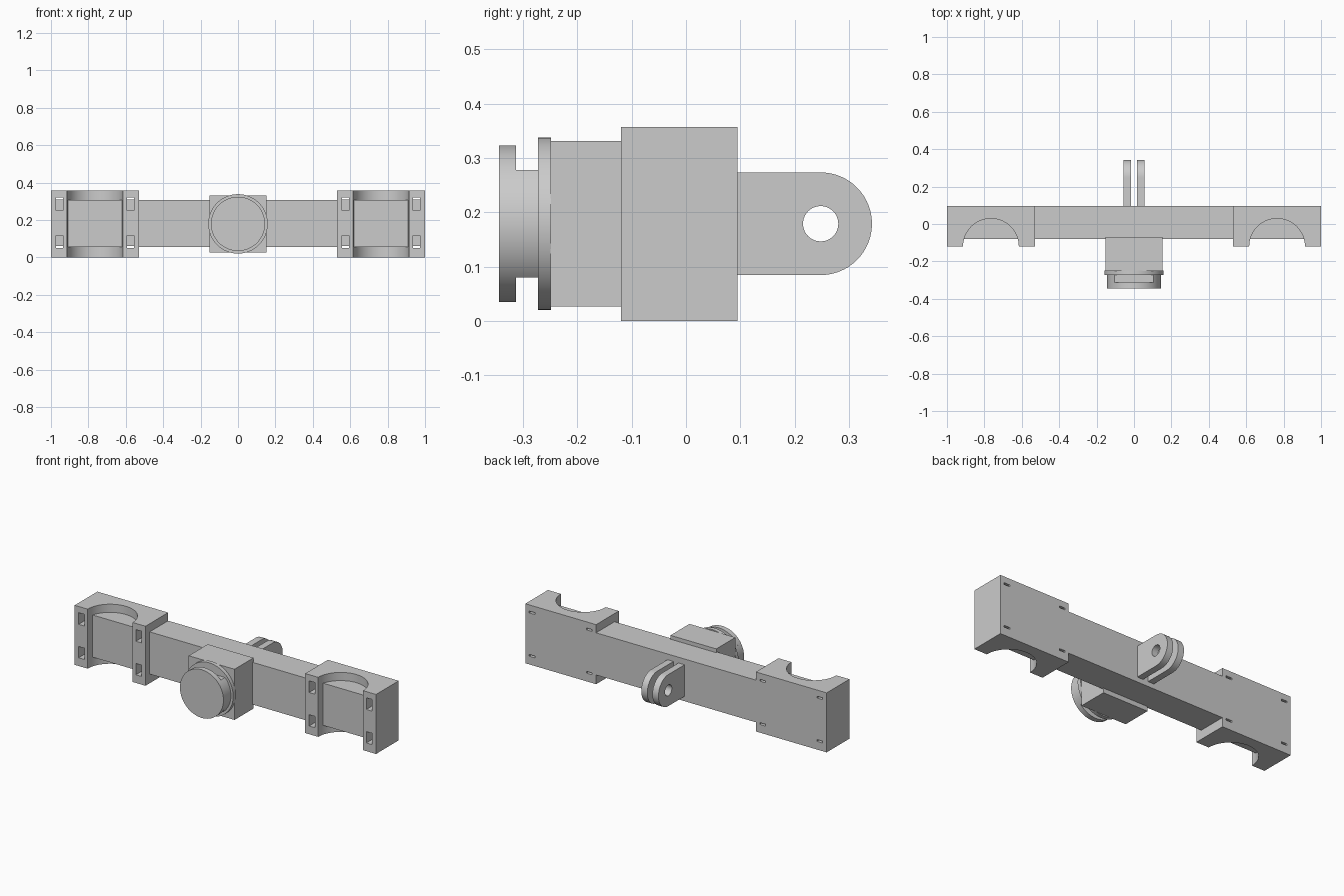
import bpy, bmesh
from math import sin, cos, pi, sqrt, asin, radians

if "Cube" in bpy.data.objects:
    bpy.data.objects.remove(bpy.data.objects["Cube"])

ZC = 0.179      # height of the centre line
H = 0.357       # clamp height
BACK = 0.095    # rear plane of the bar
CX = 0.765      # clamp centre


def prism(name, profile, axis, lo, hi):
    """Extrude a 2D profile along x (y,z), y (x,z) or z (x,y)."""
    place = {'x': lambda a, b, t: (t, a, b),
             'y': lambda a, b, t: (a, t, b),
             'z': lambda a, b, t: (a, b, t)}[axis]
    bm = bmesh.new()
    low = [bm.verts.new(place(a, b, lo)) for a, b in profile]
    high = [bm.verts.new(place(a, b, hi)) for a, b in profile]
    bm.faces.new(low)
    bm.faces.new(high)
    n = len(profile)
    for i in range(n):
        j = (i + 1) % n
        bm.faces.new((low[i], low[j], high[j], high[i]))
    bmesh.ops.recalc_face_normals(bm, faces=bm.faces)
    me = bpy.data.meshes.new(name)
    bm.to_mesh(me)
    bm.free()
    ob = bpy.data.objects.new(name, me)
    bpy.context.collection.objects.link(ob)
    return ob


def box(name, x0, x1, y0, y1, z0, z1):
    return prism(name, [(x0, y0), (x1, y0), (x1, y1), (x0, y1)], 'z', z0, z1)


def arc(cx, cy, r, a0, a1, n):
    return [(cx + r * cos(a0 + (a1 - a0) * i / n),
             cy + r * sin(a0 + (a1 - a0) * i / n)) for i in range(n + 1)]


def circle(cx, cy, r, n=96):
    return arc(cx, cy, r, 0, 2 * pi, n)[:-1]


def activate(ob):
    bpy.ops.object.select_all(action='DESELECT')
    ob.select_set(True)
    bpy.context.view_layer.objects.active = ob


def cut(ob, cutter):
    mod = ob.modifiers.new("cut", 'BOOLEAN')
    mod.operation = 'DIFFERENCE'
    mod.solver = 'EXACT'
    mod.object = cutter
    activate(ob)
    bpy.ops.object.modifier_apply(modifier=mod.name)
    bpy.data.objects.remove(cutter)


def smooth(ob):
    activate(ob)
    bpy.ops.object.shade_smooth_by_angle(angle=radians(30))


def mirror_x(ob):
    ob.modifiers.new("mirror", 'MIRROR').use_axis = (True, False, False)


# Main bar
box("crossbar", -0.535, 0.535, -0.08, BACK, 0.055, 0.308)

# Clamp with half-round saddle
front = -0.12
saddle = arc(CX, front, 0.149, pi, 0, 48)
clamp = prism("clamp", [(CX - 0.235, front)] + saddle +
              [(1.0, front), (1.0, BACK), (CX - 0.235, BACK)], 'z', 0, H)

# Strap slots: pocket in front, thin slit through to the back
for x in (CX - 0.19, CX + 0.19):
    for z0, z1, s0, s1 in ((0.049, 0.117, 0.049, 0.06),
                           (0.25, 0.32, 0.309, 0.32)):
        cut(clamp, box("pocket_cutter", x - 0.019, x + 0.019,
                       front - 0.05, front + 0.08, z0, z1))
        cut(clamp, box("slit_cutter", x - 0.019, x + 0.019,
                       front, BACK + 0.05, s0, s1))
smooth(clamp)
mirror_x(clamp)

# Bar continuing across the saddle
fill = box("saddle_bar", CX - 0.146, CX + 0.146, -0.08, 0.06, 0.055, 0.308)
mirror_x(fill)

# Central square block
box("mount_block", -0.152, 0.152, -0.25, -0.07, ZC - 0.152, ZC + 0.152)

# Round flange, flat-sided neck and end disc
smooth(prism("flange", circle(0, ZC, 0.159), 'y', -0.273, -0.249))
R, flat = 0.1445, 0.099
a = asin(flat / R)
neck = arc(0, ZC, R, -a, a, 24) + arc(0, ZC, R, pi - a, pi + a, 24)
smooth(prism("neck", neck, 'y', -0.314, -0.272))
smooth(prism("end_disc", circle(0, ZC, R), 'y', -0.344, -0.313))

# Pair of rear hinge lugs with pivot hole
lug_profile = [(BACK - 0.01, ZC - 0.0945)] + \
    arc(0.248, ZC, 0.0945, -pi / 2, pi / 2, 48) + [(BACK - 0.01, ZC + 0.0945)]
lug = prism("hinge_lug", lug_profile, 'x', 0.017, 0.057)
cut(lug, prism("hole_cutter", circle(0.248, ZC, 0.0325, 48), 'x', -0.1, 0.2))
smooth(lug)
mirror_x(lug)
